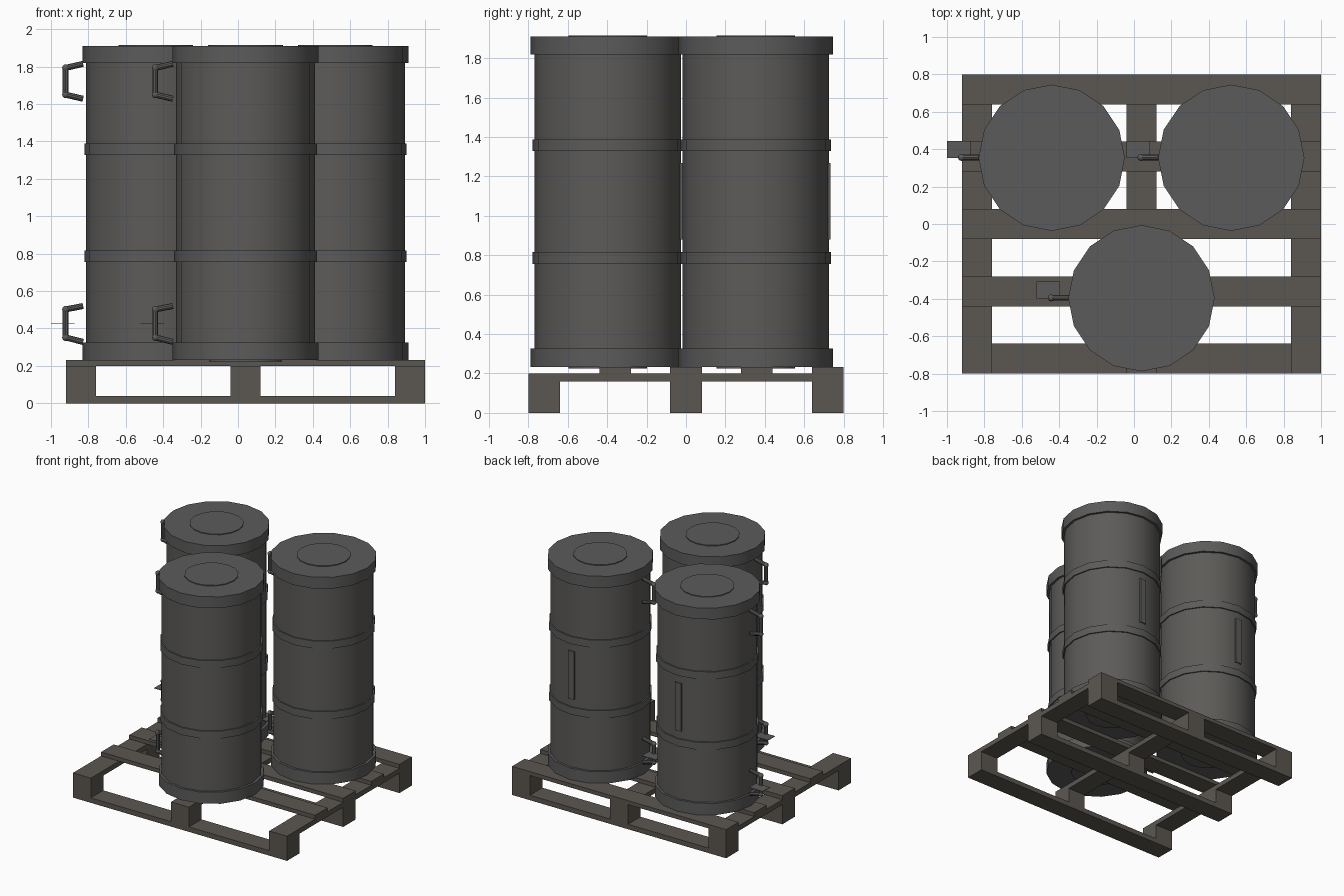
import bpy, bmesh, math
from mathutils import Vector, Matrix

if "Cube" in bpy.data.objects:
    bpy.data.objects.remove(bpy.data.objects["Cube"])


def material(name, rgb):
    m = bpy.data.materials.new(name)
    m.diffuse_color = (*rgb, 1)
    m.use_nodes = True
    m.node_tree.nodes["Principled BSDF"].inputs["Base Color"].default_value = m.diffuse_color
    return m


METAL = material("dark_metal", (0.105, 0.105, 0.104))
SHELL = material("worn_metal", (0.107, 0.104, 0.098))
WOOD = material("dark_wood", (0.105, 0.095, 0.082))


def finish(bm, name, mat, smooth=False):
    bmesh.ops.recalc_face_normals(bm, faces=bm.faces)
    me = bpy.data.meshes.new(name)
    bm.to_mesh(me)
    bm.free()
    me.materials.append(mat)
    ob = bpy.data.objects.new(name, me)
    bpy.context.collection.objects.link(ob)
    if smooth:
        bpy.ops.object.select_all(action='DESELECT')
        ob.select_set(True)
        bpy.context.view_layer.objects.active = ob
        bpy.ops.object.shade_smooth_by_angle(angle=math.radians(35))
    return ob


def box(name, mat, x0, x1, y0, y1, z0, z1):
    bm = bmesh.new()
    bmesh.ops.create_cube(bm, size=1)
    bmesh.ops.scale(bm, vec=(x1 - x0, y1 - y0, z1 - z0), verts=bm.verts)
    bmesh.ops.translate(bm, vec=((x0 + x1) / 2, (y0 + y1) / 2, (z0 + z1) / 2), verts=bm.verts)
    return finish(bm, name, mat)


def disc(name, mat, c, r, z0, z1):
    bm = bmesh.new()
    bmesh.ops.create_cone(bm, cap_ends=True, segments=16, radius1=r, radius2=r, depth=z1 - z0,
                          matrix=Matrix.Translation((c[0], c[1], (z0 + z1) / 2)))
    return finish(bm, name, mat, True)


def tube(name, pts, r):
    # Straight round bars joined by small ball corners
    bm = bmesh.new()
    for a, b in zip(pts, pts[1:]):
        d = b - a
        m = Matrix.Translation((a + b) / 2) @ d.to_track_quat('Z', 'Y').to_matrix().to_4x4()
        bmesh.ops.create_cone(bm, cap_ends=True, segments=10, radius1=r, radius2=r,
                              depth=d.length, matrix=m)
    for p in pts[1:-1]:
        bmesh.ops.create_uvsphere(bm, u_segments=10, v_segments=6, radius=r * 1.2,
                                  matrix=Matrix.Translation(p))
    return finish(bm, name, METAL, True)


# Pallet: blocks, bottom runners, cross stringers, deck boards (front board missing)
for y in (-0.72, 0, 0.72):
    box("bottom_runner", WOOD, -0.92, 1.0, y - 0.08, y + 0.08, 0, 0.04)
    for x in (-0.84, 0.04, 0.92):
        box("pallet_block", WOOD, x - 0.08, x + 0.08, y - 0.08, y + 0.08, 0.04, 0.16)
for x in (-0.84, 0.04, 0.92):
    box("stringer", WOOD, x - 0.08, x + 0.08, -0.8, 0.8, 0.16, 0.2)
for y in (-0.36, 0, 0.36, 0.72):
    box("deck_board", WOOD, -0.92, 1.0, y - 0.08, y + 0.08, 0.2, 0.232)


def drum(c):
    cx, cy = c
    disc("drum_body", SHELL, c, 0.372, 0.24, 1.9)
    for name, r, z0, z1 in (("bottom_rim", 0.391, 0.232, 0.326), ("top_rim", 0.391, 1.818, 1.91),
                            ("hoop", 0.382, 0.756, 0.816), ("hoop", 0.382, 1.328, 1.388),
                            ("lid_plate", 0.2, 1.9, 1.916), ("base_plate", 0.2, 0.224, 0.25)):
        disc(name, METAL, c, r, z0, z1)
    # Side handles
    for zs in ((1.815, 1.793, 1.65, 1.628), (0.52, 0.502, 0.352, 0.328)):
        pts = [Vector((cx + dx, cy + 0.002, z)) for dx, z in zip((-0.388, -0.482, -0.482, -0.388), zs)]
        tube("drum_handle", pts, 0.016)
    # Flat tag on the lower handle and strip down the back
    box("handle_tag", METAL, cx - 0.56, cx - 0.435, cy, cy + 0.09, 0.423, 0.427)
    box("back_strip", METAL, cx - 0.027, cx + 0.027, cy + 0.36, cy + 0.379, 0.88, 1.268)


for centre in ((-0.44, 0.354), (0.52, 0.354), (0.04, -0.397)):
    drum(centre)
